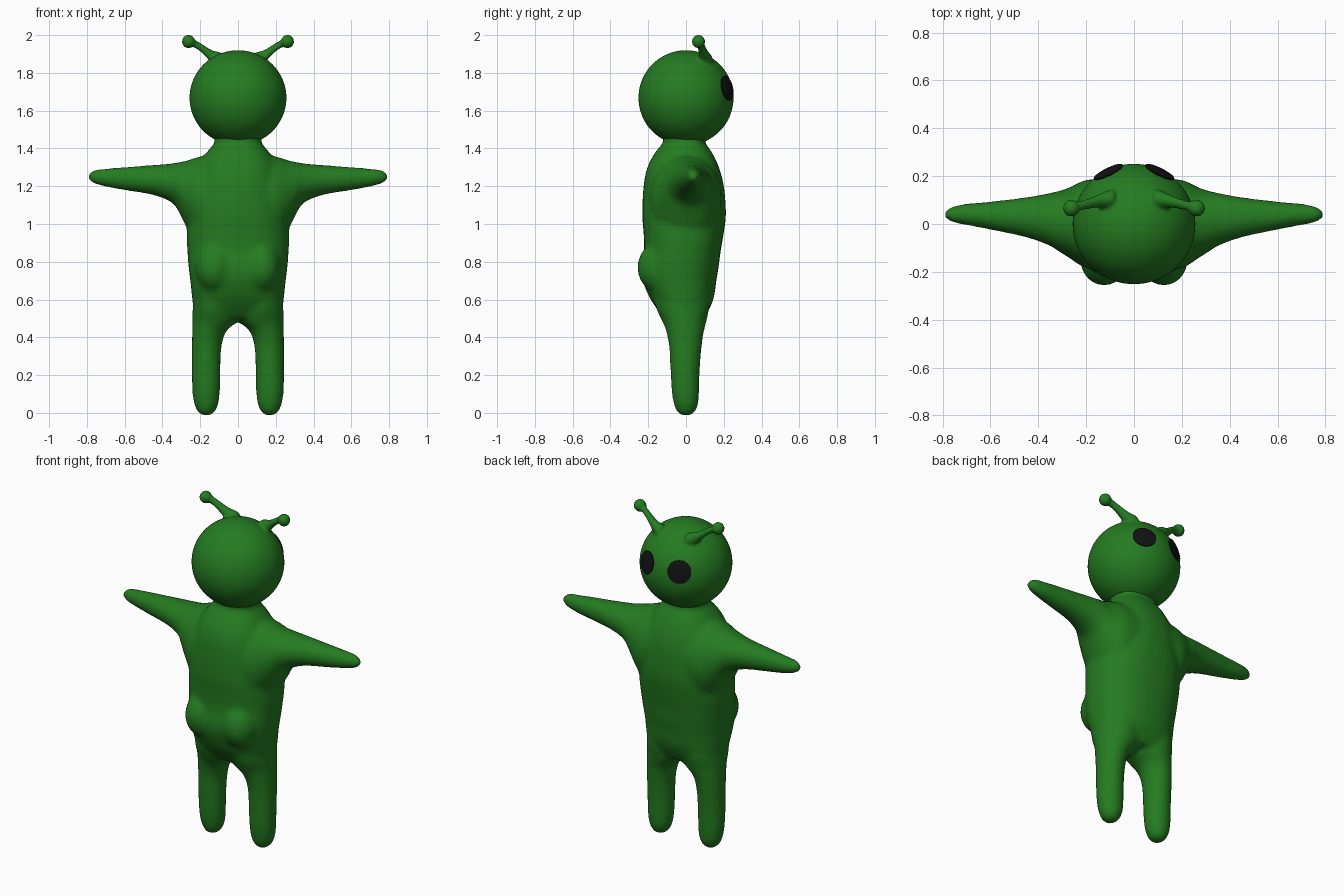
import bpy, bmesh
from math import sin, cos, pi, radians
from mathutils import Vector, Matrix

if "Cube" in bpy.data.objects:
    bpy.data.objects.remove(bpy.data.objects["Cube"])


def material(name, col):
    m = bpy.data.materials.new(name)
    m.diffuse_color = (*col, 1)
    m.use_nodes = True
    m.node_tree.nodes["Principled BSDF"].inputs["Base Color"].default_value = m.diffuse_color
    return m


green = material("green_skin", (0.018, 0.2, 0.015))
black = material("black_eye", (0.006, 0.006, 0.007))


def refine(rows, steps=5):
    # Catmull-Rom interpolation between the sections
    rows = [Vector(r) for r in rows]
    out = []
    for i in range(len(rows) - 1):
        p0, p1, p2 = rows[max(i - 1, 0)], rows[i], rows[i + 1]
        p3 = rows[min(i + 2, len(rows) - 1)]
        for k in range(steps):
            t = k / steps
            out.append(p1 + (p2 - p0) * (t / 2)
                       + (p0 * 2 - p1 * 5 + p2 * 4 - p3) * (t * t / 2)
                       + (p1 * 3 - p0 - p2 * 3 + p3) * (t ** 3 / 2))
    return out + [rows[-1]]


def loft(bm, rows, u, v, sx=1, power=2.0, n=32):
    # rows: centre x, y, z and ring radii a, b along axes u and v
    u, v = Vector(u), Vector(v)
    rings = []
    for x, y, z, a, b in refine(rows):
        ring = []
        for i in range(n):
            c, s = cos(2 * pi * i / n), sin(2 * pi * i / n)
            e = 2 / power
            c = abs(c) ** e * (1 if c > 0 else -1)
            s = abs(s) ** e * (1 if s > 0 else -1)
            p = Vector((x, y, z)) + u * (a * c) + v * (b * s)
            p.x *= sx
            ring.append(bm.verts.new(p))
        rings.append(ring)
    for r0, r1 in zip(rings, rings[1:]):
        for i in range(n):
            j = (i + 1) % n
            bm.faces.new((r0[i], r0[j], r1[j], r1[i]))
    bm.faces.new(rings[0])
    bm.faces.new(rings[-1])


def ball(bm, centre, radii, n=32):
    bmesh.ops.create_uvsphere(bm, u_segments=n, v_segments=n // 2, radius=1,
                              matrix=Matrix.Translation(centre) @ Matrix.Diagonal((*radii, 1)))


def finish(bm, name, mat, voxel=None, smooth=0):
    bmesh.ops.recalc_face_normals(bm, faces=bm.faces[:])
    for f in bm.faces:
        f.smooth = True
    me = bpy.data.meshes.new(name)
    bm.to_mesh(me)
    bm.free()
    me.materials.append(mat)
    ob = bpy.data.objects.new(name, me)
    bpy.context.collection.objects.link(ob)
    if voxel:
        r = ob.modifiers.new("blend", 'REMESH')
        r.mode = 'VOXEL'
        r.voxel_size = voxel
        r.use_smooth_shade = True
        s = ob.modifiers.new("soften", 'SMOOTH')
        s.factor = 0.5
        s.iterations = smooth
    return ob


X, Y, Z = (1, 0, 0), (0, 1, 0), (0, 0, 1)

# torso with neck
body = bmesh.new()
torso = [(1.50, -.01, .15, .14), (1.46, -.01, .126, .115), (1.43, -.01, .124, .112),
         (1.38, -.013, .165, .15), (1.30, -.015, .21, .19), (1.20, -.012, .235, .213),
         (1.05, -.01, .262, .222), (.94, -.013, .272, .211), (.85, -.02, .268, .203),
         (.77, -.032, .262, .205), (.70, -.034, .253, .195), (.62, -.024, .245, .174),
         (.56, -.016, .236, .145), (.50, -.008, .215, .105)]
loft(body, [(0, cy, z, a, b) for z, cy, a, b in torso], X, Y, power=2.35)

# legs (flaring inwards to the crotch arch), arms and rear bulges
leg = [(.168, 0, -.012, .025, .028), (.168, 0, .005, .046, .05), (.168, 0, .05, .066, .066),
       (.169, -.003, .12, .074, .074), (.169, -.005, .22, .076, .078), (.167, -.003, .33, .078, .085),
       (.16, -.004, .40, .084, .094), (.149, -.005, .44, .094, .103), (.135, -.006, .465, .108, .111),
       (.122, -.009, .485, .12, .118), (.12, -.018, .56, .12, .142), (.12, -.025, .66, .11, .15)]
arm = [(.10, 0, 1.15, .19, .21), (.20, 0, 1.13, .185, .228), (.27, .005, 1.158, .148, .178),
       (.31, .011, 1.193, .13, .136), (.35, .019, 1.217, .112, .104), (.45, .028, 1.233, .085, .08),
       (.60, .035, 1.24, .06, .062), (.70, .04, 1.245, .046, .049), (.762, .04, 1.25, .034, .037),
       (.793, .04, 1.25, .016, .016)]
for s in (1, -1):
    loft(body, leg, X, Y, sx=s)
    loft(body, arm, Y, Z, sx=s)
    ball(body, (.125 * s, -.15, .77), (.1, .108, .13))
finish(body, "body", green, 0.012, 18)

# head with antennae and ball tips
head = bmesh.new()
ball(head, (0, 0, 1.668), (.257, .252, .252), 64)
stalk = [(.08, .105, 1.855, .04, .05), (.11, .103, 1.868, .038, .045), (.138, .098, 1.885, .03, .036),
         (.17, .09, 1.912, .025, .028), (.21, .08, 1.943, .021, .022), (.25, .069, 1.964, .021, .021)]
for s in (1, -1):
    loft(head, stalk, Y, Z, sx=s, n=20)
    ball(head, (.262 * s, .066, 1.966), (.036, .036, .036), 24)
finish(head, "head", green, 0.009, 5)

# eyes: shallow round caps following the head
for s, side in ((1, "right"), (-1, "left")):
    eye = bmesh.new()
    R = .259
    cap = [(0, 0, R * cos(radians(t)), R * sin(radians(t)), R * sin(radians(t)))
           for t in (.3, 4, 8, 12, 14.8)]
    loft(eye, cap + [(0, 0, .238, .06, .06)], X, Y)
    turn = Vector((.11 * s, .222, .052)).to_track_quat('Z', 'Y').to_matrix().to_4x4()
    bmesh.ops.transform(eye, matrix=Matrix.Translation((0, 0, 1.668)) @ turn, verts=eye.verts)
    finish(eye, side + "_eye", black)
